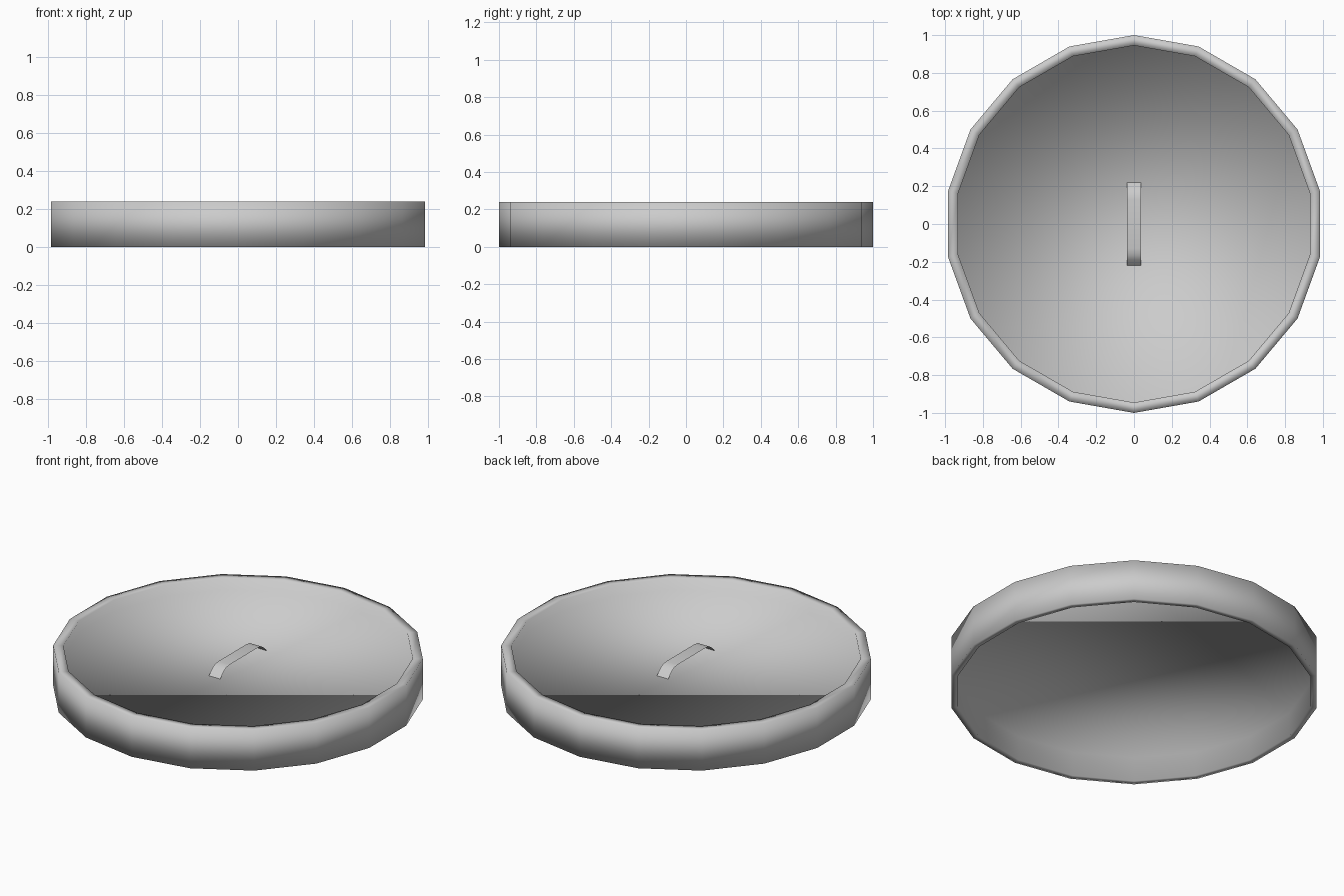
import bpy, bmesh
from math import sin, cos, pi

if "Cube" in bpy.data.objects:
    bpy.data.objects.remove(bpy.data.objects["Cube"])

SIDES = 18


def finish(bm, name):
    bmesh.ops.recalc_face_normals(bm, faces=bm.faces)
    for f in bm.faces:
        f.smooth = True
    mesh = bpy.data.meshes.new(name)
    bm.to_mesh(mesh)
    bm.free()
    obj = bpy.data.objects.new(name, mesh)
    bpy.context.collection.objects.link(obj)
    return obj


def lathe(name, profile):
    """Spin (radius, z) points into rings and cap both ends with flat discs."""
    bm = bmesh.new()
    rings = []
    for r, z in profile:
        rings.append([bm.verts.new((r * sin(2 * pi * i / SIDES), r * cos(2 * pi * i / SIDES), z))
                      for i in range(SIDES)])
    for a, b in zip(rings, rings[1:]):
        for i in range(SIDES):
            j = (i + 1) % SIDES
            bm.faces.new((a[i], a[j], b[j], b[i]))
    bm.faces.new(rings[0])
    bm.faces.new(rings[-1])
    return finish(bm, name)


def strip(name, path, width):
    """Sweep a (y, z) path sideways along x into a thin band."""
    bm = bmesh.new()
    rows = [[bm.verts.new((s * width / 2, y, z)) for s in (-1, 1)] for y, z in path]
    for a, b in zip(rows, rows[1:]):
        bm.faces.new((a[0], a[1], b[1], b[0]))
    return finish(bm, name)


# Lid: hollow underside, outer wall, rim and recessed top panel
lathe("lid", [(0.965, 0.145), (0.965, 0.0), (1.0, 0.0),
              (1.0, 0.24), (0.945, 0.24), (0.945, 0.172)])

# Handle: low arched band, mirrored front to back
half = [(-0.22, 0.174), (-0.19, 0.205), (-0.165, 0.221), (-0.13, 0.226)]
strip("handle", half + [(-y, z) for y, z in reversed(half)], 0.075)
